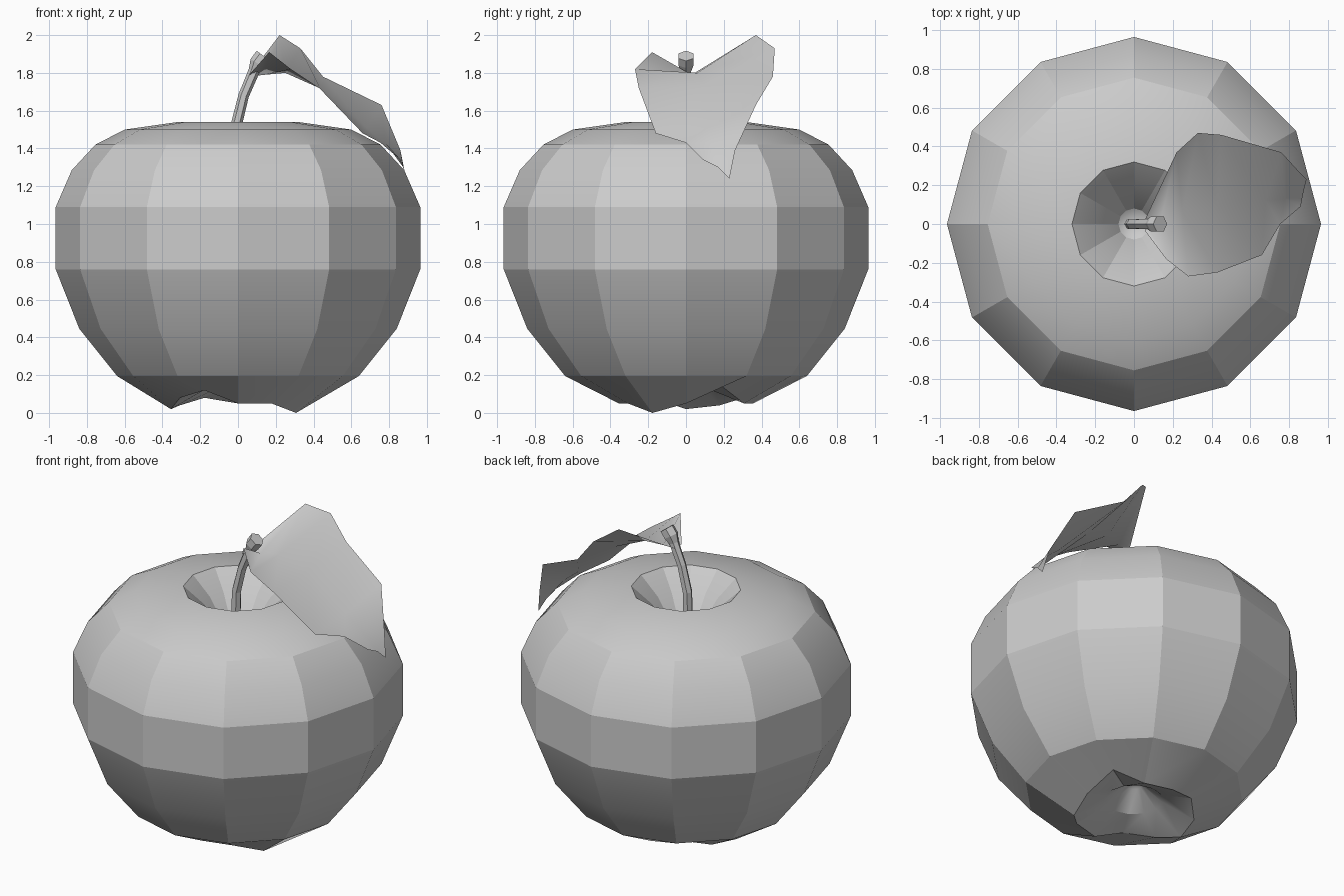
import bpy, math
from mathutils import Vector

if "Cube" in bpy.data.objects:
    bpy.data.objects.remove(bpy.data.objects["Cube"])

SIDES = 12

def make(name, verts, faces, angle):
    me = bpy.data.meshes.new(name)
    me.from_pydata(verts, [], faces)
    me.update()
    ob = bpy.data.objects.new(name, me)
    bpy.context.collection.objects.link(ob)
    bpy.ops.object.select_all(action='DESELECT')
    ob.select_set(True)
    bpy.context.view_layer.objects.active = ob
    if angle:
        bpy.ops.object.shade_smooth_by_angle(angle=math.radians(angle))
    return ob

def skin(rings):
    # Closed quad strips between equally long rings, listed bottom to top
    n = len(rings[0])
    verts = [v for r in rings for v in r]
    faces = [(i*n + j, i*n + (j+1) % n, (i+1)*n + (j+1) % n, (i+1)*n + j)
             for i in range(len(rings)-1) for j in range(n)]
    return verts, faces

def circle(r, z):
    # z may be one height or one height per side
    zs = z if isinstance(z, list) else [z]*SIDES
    return [(r*math.cos(k*math.tau/SIDES), r*math.sin(k*math.tau/SIDES), zs[k])
            for k in range(SIDES)]

# Apple body: lathe with lumpy base, calyx dimple and stem hollow
lumps = [.05, .15, .05, .05, .08, .04, .02, .08, .12, .05, .05, 0]
profile = [(.05, .24), (.17, .14), (.355, lumps), (.64, .195), (.84, .445),
           (.965, .76), (.965, 1.09), (.88, 1.285), (.755, 1.42),
           (.60, 1.50), (.32, 1.54), (.20, 1.43), (.08, 1.25)]
verts, faces = skin([circle(r, z) for r, z in profile])
last = len(verts)
verts += [(0, 0, .27), (0, 0, 1.2)]
for k in range(SIDES):
    k2 = (k+1) % SIDES
    faces.append((last, k2, k))
    faces.append((last+1, last-SIDES+k, last-SIDES+k2))
make("apple_body", verts, faces, 20)

# Stem: curved six-sided tube with a flared end
path = [(-.02, 1.18, .03), (-.01, 1.52, .03), (.03, 1.68, .028),
        (.085, 1.81, .03), (.105, 1.85, .045), (.135, 1.89, .045)]
rings = []
for i, (x, z, r) in enumerate(path):
    a, b = path[max(i-1, 0)], path[min(i+1, len(path)-1)]
    t = Vector((b[0]-a[0], 0, b[1]-a[1])).normalized()
    side = Vector((t.z, 0, -t.x))
    rings.append([Vector((x, 0, z)) + side*(r*math.cos(k*math.tau/6))
                  + Vector((0, r*math.sin(k*math.tau/6), 0)) for k in range(6)])
verts, faces = skin(rings)
faces += [tuple(range(5, -1, -1)), tuple(range(30, 36))]
make("stem", verts, faces, 0)

# Leaf: folded sheet, rows of left edge, midrib, right edge
rows = [[(.06, .03, 1.79), (.06, 0, 1.78), (.06, -.04, 1.79)],
        [(.22, .37, 2.0), (.14, .03, 1.79), (.165, -.18, 1.91)],
        [(.33, .47, 1.93), (.25, .06, 1.80), (.28, -.27, 1.82)],
        [(.45, .46, 1.78), (.43, .10, 1.73), (.43, -.25, 1.72)],
        [(.76, .37, 1.63), (.68, .12, 1.51), (.66, -.16, 1.48)],
        [(.86, .26, 1.39), (.78, .13, 1.43), (.755, 0, 1.43)],
        [(.89, .23, 1.24), (.875, .17, 1.30), (.86, .09, 1.34)]]
verts = [v for r in rows for v in r]
faces = [(i*3+j, i*3+j+1, i*3+j+4, i*3+j+3)[::-1]
         for i in range(len(rows)-1) for j in range(2)]
leaf = make("leaf", verts, [f[::-1] for f in faces], 60)
